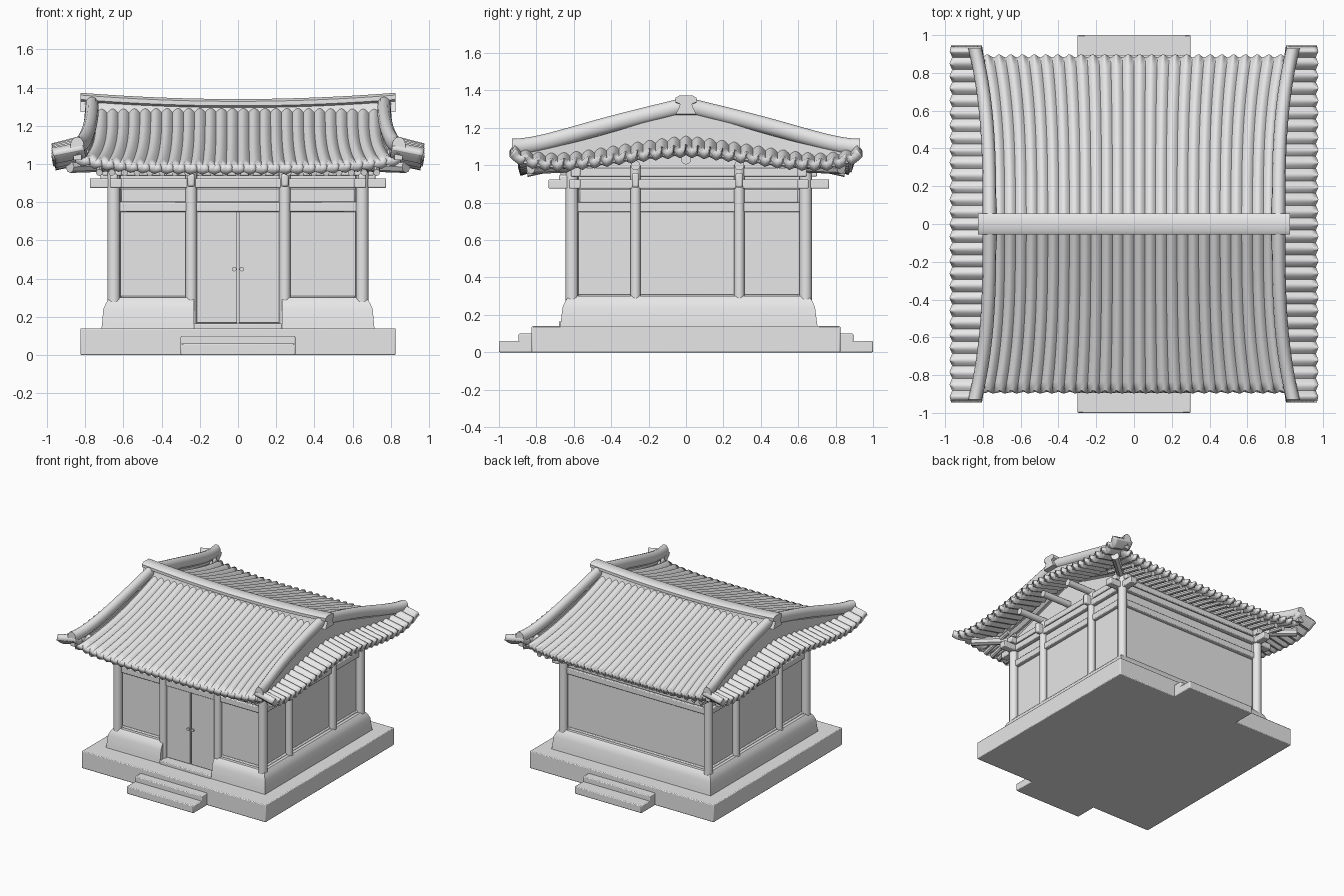
import bpy
from math import pi, cos, sin, radians
from mathutils import Vector

cube = bpy.data.objects.get("Cube")
if cube:
    bpy.data.objects.remove(cube)

stone = bpy.data.materials.new("pale_grey")
stone.use_nodes = True
stone.diffuse_color = (0.8, 0.8, 0.8, 1)
stone.node_tree.nodes["Principled BSDF"].inputs["Base Color"].default_value = (0.8, 0.8, 0.8, 1)
parts = []


def add(name, verts, faces, bevel=0.0):
    mesh = bpy.data.meshes.new(name)
    mesh.from_pydata(verts, [], faces)
    mesh.materials.append(stone)
    obj = bpy.data.objects.new(name, mesh)
    bpy.context.collection.objects.link(obj)
    if bevel:
        mod = obj.modifiers.new("soft_edges", "BEVEL")
        mod.width, mod.segments = bevel, 2
    parts.append(obj)
    return obj


def loft(name, rings, bevel=0.0):
    """Skin a row of matching closed outlines and cap both ends."""
    n, m = len(rings[0]), len(rings)
    faces = [(r * n + i, r * n + (i + 1) % n, (r + 1) * n + (i + 1) % n, (r + 1) * n + i)
             for r in range(m - 1) for i in range(n)]
    faces += [tuple(reversed(range(n))), tuple(range((m - 1) * n, m * n))]
    obj = add(name, [p for ring in rings for p in ring], faces, bevel)
    if (Vector(rings[-1][0]) - Vector(rings[0][0])).length:
        import_normals(obj)
    return obj


def import_normals(obj):
    import bmesh
    bm = bmesh.new()
    bm.from_mesh(obj.data)
    bmesh.ops.recalc_face_normals(bm, faces=bm.faces)
    bm.to_mesh(obj.data)
    bm.free()


def box(name, x0, x1, y0, y1, z0, z1, bevel=0.006):
    rings = [[(x0, y0, z), (x1, y0, z), (x1, y1, z), (x0, y1, z)] for z in (z0, z1)]
    return loft(name, rings, bevel)


def rod(name, a, b, radius, sides=12):
    a, b = Vector(a), Vector(b)
    turn = (b - a).to_track_quat("Z", "Y")
    circle = [turn @ Vector((radius * cos(2 * pi * i / sides), radius * sin(2 * pi * i / sides), 0))
              for i in range(sides)]
    return loft(name, [[p + c for c in circle] for p in (a, b)])


def sheet(name, nu, nv, point, thick):
    """Grid surface given by point(u, v), thickened downward."""
    verts = [point(i / nu, j / nv) for j in range(nv + 1) for i in range(nu + 1)]
    w = nu + 1
    faces = [(j * w + i, j * w + i + 1, (j + 1) * w + i + 1, (j + 1) * w + i)
             for j in range(nv) for i in range(nu)]
    obj = add(name, verts, faces)
    if obj.data.polygons[0].normal.z < 0:
        obj.data.flip_normals()
    mod = obj.modifiers.new("thickness", "SOLIDIFY")
    mod.thickness, mod.offset = thick, -1


# Platform and steps
box("platform", -0.825, 0.825, -0.825, 0.825, 0, 0.14)
for side, s in (("front", -1), ("back", 1)):
    for level, reach, top in (("lower", 1.0, 0.06), ("upper", 0.895, 0.10)):
        y0, y1 = sorted((s * 0.8, s * reach))
        box(f"{side}_{level}_step", -0.3, 0.3, y0, y1, 0, top)
box("threshold", -0.23, 0.23, -0.68, -0.58, 0.13, 0.165)

# Flared plinth with a doorway gap
rings = []
for z, hx, hy in ((0.13, 0.715, 0.69), (0.16, 0.712, 0.685), (0.24, 0.705, 0.675),
                  (0.275, 0.69, 0.66), (0.30, 0.67, 0.64)):
    f, b = 0.015 - hy, 0.015 + hy
    rings.append([(-hx, f, z), (-0.23, f, z), (-0.23, -0.58, z), (0.23, -0.58, z),
                  (0.23, f, z), (hx, f, z), (hx, b, z), (-hx, b, z)])
loft("plinth", rings)

# Wall body with gable peak
loft("wall_body", [[(x, -0.585, 0.14), (x, 0.615, 0.14), (x, 0.615, 1.02), (x, 0.015, 1.2),
                    (x, -0.585, 1.02)] for x in (-0.63, 0.63)])

# Columns
for x in (-0.65, 0.65):
    for y in (-0.61, 0.64):
        rod("corner_column", (x, y, 0.27), (x, y, 0.98), 0.034, 16)
    for y in (-0.27, 0.285):
        rod("side_column", (x, y, 0.27), (x, y, 1.0), 0.028, 16)
for x in (-0.245, 0.245):
    rod("front_column", (x, -0.605, 0.15), (x, -0.605, 0.97), 0.03, 16)

# Doors
for s in (-1, 1):
    x0, x1 = sorted((s * 0.004, s * 0.218))
    box("door_leaf", x0, x1, -0.605, -0.58, 0.167, 0.75, 0.004)
    rod("door_knob", (s * 0.02, -0.605, 0.45), (s * 0.02, -0.615, 0.45), 0.012)

# Beams round the walls: height range, how far they stand out, how far their ends run
for name, z0, z1, out, run in (("sill", 0.285, 0.31, 0.015, 0),
                               ("lintel", 0.75, 0.80, 0.03, 0),
                               ("head_board", 0.80, 0.87, 0.018, 0),
                               ("tie_beam", 0.875, 0.925, 0.04, 0.125),
                               ("wall_plate", 0.94, 0.985, 0.03, 0.06)):
    for s in (-1, 1):
        x0, x1 = sorted((s * 0.61, s * (0.63 + out)))
        box(f"side_{name}", x0, x1, -0.61 - run, 0.64 + run, z0, z1)
        y0, y1 = sorted((0.015 + s * 0.58, 0.015 + s * (0.60 + out)))
        if name == "sill" and s < 0:
            box("front_left_sill", 0.23, 0.65, y0, y1, z0, z1)
            box("front_right_sill", -0.65, -0.23, y0, y1, z0, z1)
        else:
            box(f"long_{name}", -0.65 - run, 0.65 + run, y0, y1, z0, z1)

# Brackets and purlins on the gable sides
for s in (-1, 1):
    for y in (-0.27, 0.285):
        box("bracket", *sorted((s * 0.62, s * 0.72)), y - 0.02, y + 0.02, 0.88, 0.96, 0.012)
        rod("side_purlin", (s * 0.6, y, 1.0), (s * 0.88, y, 1.0), 0.026)
    rod("centre_purlin", (s * 0.6, 0, 1.03), (s * 0.88, 0, 1.03), 0.026)
    for x in (0.245, 0.65):
        box("front_bracket", s * x - 0.02, s * x + 0.02, -0.68, -0.6, 0.88, 0.95, 0.012)


# Roof shape
def bow(a):
    return 0.07 * (a / 0.9) ** 3


def roof_z(y, u=0):
    a = abs(y)
    return 1.295 - 0.36 * a + 0.03 * a * a + 0.05 * abs(u) ** 4 * (a / 0.9) ** 2


def skirt_z(y, s):
    a = abs(y)
    return 1.10 - 0.15 * a ** 1.3 + 0.10 * (a / 0.9) ** 6 + 0.06 * (1 - s) * (1 - 0.5 * a)


RIBS = 27


def main_tiles(i, j):
    u, y = 2 * i - 1, (2 * j - 1) * 0.89
    y += 0.008 * cos(2 * pi * RIBS * i) * abs(2 * j - 1) ** 20
    wave = 0.018 * abs(cos(pi * RIBS * i)) - 0.010
    return (u * (0.77 + bow(abs(y))), y, roof_z(y, u) + wave)


sheet("main_roof_tiles", RIBS * 8, 32, main_tiles, 0.045)
for s in (-1, 1):
    def skirt_tiles(i, j, s=s):
        y = (2 * i - 1) * 0.915
        inner = 0.74 + bow(abs(y))
        x = inner + (0.97 - inner) * j + 0.006 * j * cos(2 * pi * 28 * i)
        return (s * x, y, skirt_z(y, j) + 0.02 * abs(cos(pi * 28 * i)) - 0.012)
    sheet("side_roof_tiles", 28 * 8, 8, skirt_tiles, 0.05)

    # Gable wall and the rolls running down its edges
    ys = [k * 0.92 / 16 for k in range(-16, 17)]
    wall = []
    for y in ys:
        x, top = s * (0.765 + bow(abs(y))), roof_z(y, 1) + 0.01
        low = min(skirt_z(y, 0) - 0.04, top - 0.03)
        wall.append([(x - 0.02, y, low), (x + 0.02, y, low), (x + 0.02, y, top), (x - 0.02, y, top)])
    loft("gable_wall", wall)
    for d in (-1, 1):
        roll = []
        for k in range(18):
            y = 0.02 + k * 0.91 / 17
            x = s * (0.765 + bow(y))
            z = roof_z(y, 1) + 0.025 + 0.03 * sin(pi * min(y / 0.92, 1)) + 0.03 * (y / 0.92) ** 8
            roll.append([(x + 0.036 * cos(t * pi / 6), d * y, z + 0.045 * sin(t * pi / 6))
                         for t in range(12)])
        loft("gable_roll", roll)

# Sagging top ridge: a rounded cap on a narrow neck
HALF = [(0.055, -0.10), (0.035, -0.06), (0.032, -0.045), (0.055, -0.035), (0.055, -0.012), (0.035, 0)]
profile = HALF + [(-y, z) for y, z in reversed(HALF)]
ridge = []
for k in range(21):
    x = (k / 10 - 1) * 0.825
    ridge.append([(x, y, 1.34 + 0.033 * (x / 0.825) ** 2 + z) for y, z in profile])
loft("top_ridge", ridge)

# Rafters under the eaves
for s in (-1, 1):
    for k in range(-11, 12):
        x = k * 0.066
        rod("eave_rafter", (x, s * 0.58, 1.015), (x, s * 0.85, 0.955), 0.018, 8)
    for t in (-1, 1):
        rod("hip_rafter", (s * 0.6, t * 0.58, 0.995), (s * 0.88, t * 0.83, 0.985), 0.032, 8)

# Smooth shading with crisp edges
bpy.ops.object.select_all(action="DESELECT")
for obj in parts:
    obj.select_set(True)
bpy.context.view_layer.objects.active = parts[0]
bpy.ops.object.shade_smooth_by_angle(angle=radians(40))
